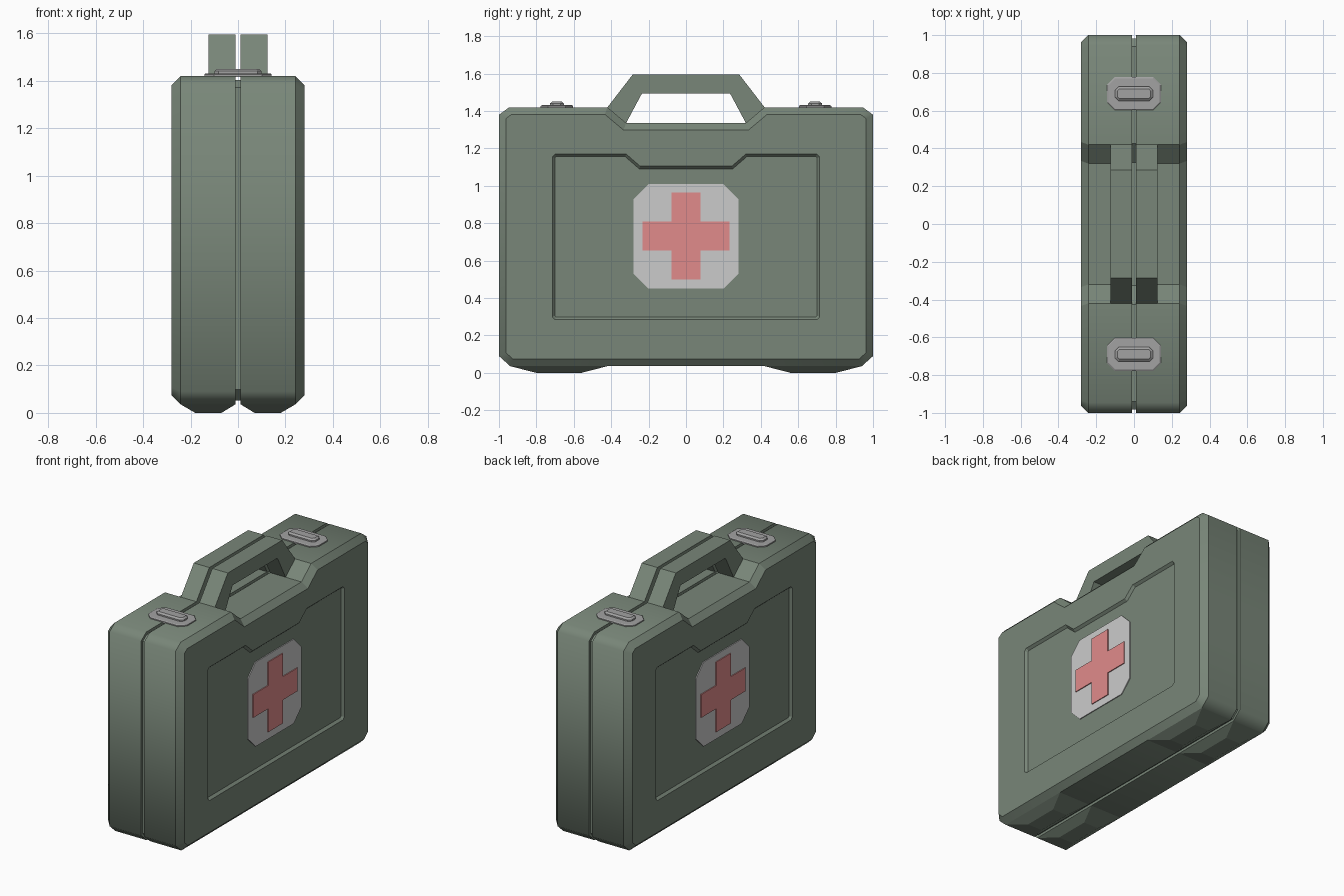
import bpy, bmesh
from mathutils import Vector

if "Cube" in bpy.data.objects:
    bpy.data.objects.remove(bpy.data.objects["Cube"])


def material(name, rgb):
    m = bpy.data.materials.new(name)
    m.diffuse_color = (*rgb, 1)
    m.use_nodes = True
    m.node_tree.nodes["Principled BSDF"].inputs["Base Color"].default_value = m.diffuse_color
    return m


GREEN = material("olive_green", (0.19, 0.24, 0.19))
WHITE = material("white", (0.8, 0.8, 0.8))
RED = material("red", (0.75, 0.26, 0.26))
METAL = material("metal_grey", (0.36, 0.36, 0.36))


def sym(half):
    """Complete a right-hand half profile (counter-clockwise) by mirroring it."""
    return half + [(-a, b) for a, b in reversed(half)]


def inset(pts, d):
    """Offset a counter-clockwise polygon inward by d."""
    out = []
    for i, p in enumerate(pts):
        p = Vector(p)
        e1 = (p - Vector(pts[i - 1])).normalized()
        e2 = (Vector(pts[(i + 1) % len(pts)]) - p).normalized()
        n1, n2 = Vector((-e1.y, e1.x)), Vector((-e2.y, e2.x))
        out.append(tuple(p + (n1 + n2) * d / (1 + n1.dot(n2))))
    return out


def octagon(a, b, c, ca=0, cb=0):
    half = [(a - c, -b), (a, -b + c), (a, b - c), (a - c, b)]
    return [(x + ca, y + cb) for x, y in sym(half)]


def rect(a0, a1, b0, b1):
    return [(a0, b0), (a1, b0), (a1, b1), (a0, b1)]


def loft(name, rings, mat, axis="x", mirror=(), soft_corners=False):
    """Skin a stack of (height, profile) rings along x or z and cap both ends."""
    bm = bmesh.new()
    loops = [[bm.verts.new((h, a, b) if axis == "x" else (a, b, h)) for a, b in prof]
             for h, prof in rings]
    for lo, hi in zip(loops, loops[1:]):
        for i in range(len(lo)):
            bm.faces.new((lo[i - 1], lo[i], hi[i], hi[i - 1]))
    bm.faces.new(loops[0])
    bm.faces.new(loops[-1])
    bmesh.ops.recalc_face_normals(bm, faces=bm.faces)
    if soft_corners:
        # smooth only across the cut corners of the case
        for f in bm.faces:
            f.smooth = True
        for e in bm.edges:
            v, w = e.verts
            e.smooth = abs(v.co.x - w.co.x) > 0.001 and abs(v.co.y) > 0.9
    me = bpy.data.meshes.new(name)
    bm.to_mesh(me)
    bm.free()
    me.materials.append(mat)
    ob = bpy.data.objects.new(name, me)
    bpy.context.collection.objects.link(ob)
    if mirror:
        mod = ob.modifiers.new("Mirror", "MIRROR")
        mod.use_axis = ["x" in mirror, "y" in mirror, "z" in mirror]
        mod.use_mirror_merge = False
    return ob


# Case halves: chamfered shell with a recessed side panel
GAP = 0.011
outer = sym([(0.94, 0.036), (1, 0.09), (1, 1.38), (0.945, 1.42), (0.42, 1.42), (0.32, 1.336)])
panel = sym([(0.70, 0.285), (0.715, 0.30), (0.715, 1.155), (0.70, 1.17), (0.32, 1.17), (0.245, 1.105)])
loft("case_half", [(GAP, outer), (0.242, outer), (0.28, inset(outer, 0.038)),
                   (0.28, panel), (0.264, inset(panel, 0.014))],
     GREEN, mirror="x", soft_corners=True)

# Inner seam strip between the halves
core = inset(outer, 0.017)
loft("seam_core", [(-0.02, core), (0.02, core)], GREEN)

# Handle halves
handle = sym([(0.32, 1.336), (0.42, 1.42), (0.285, 1.595)])
handle = [(0.32, 1.336), (0.42, 1.42), (0.285, 1.595), (-0.285, 1.595),
          (-0.42, 1.42), (-0.32, 1.336), (-0.235, 1.495), (0.235, 1.495)]
loft("handle_half", [(GAP, handle), (0.125, handle)], GREEN, mirror="x")

# Tapered feet, four of them
loft("foot", [(0, rect(0.07, 0.18, 0.56, 0.80)), (0.036, rect(GAP, 0.242, 0.42, 0.94))],
     GREEN, axis="z", mirror="xy")

# Badge and cross on both sides
badge = octagon(0.28, 0.28, 0.08, 0, 0.73)
loft("badge", [(0.26, badge), (0.27, badge)], WHITE, mirror="x")
L, W = 0.232, 0.077
cross = [(a, b + 0.732) for a, b in sym([(W, -L), (W, -W), (L, -W), (L, W), (W, W), (W, L)])]
loft("cross", [(0.265, cross), (0.276, cross)], RED, mirror="x")

# Latches: base plate and raised clasp
plate = octagon(0.142, 0.087, 0.04, 0, 0.69)
loft("latch_plate", [(1.415, plate), (1.427, plate), (1.431, inset(plate, 0.006))],
     METAL, axis="z", mirror="y")
clasp = octagon(0.10, 0.038, 0.018, 0, 0.69)
loft("latch_clasp", [(1.428, clasp), (1.44, clasp), (1.45, inset(clasp, 0.012))],
     METAL, axis="z", mirror="y")
